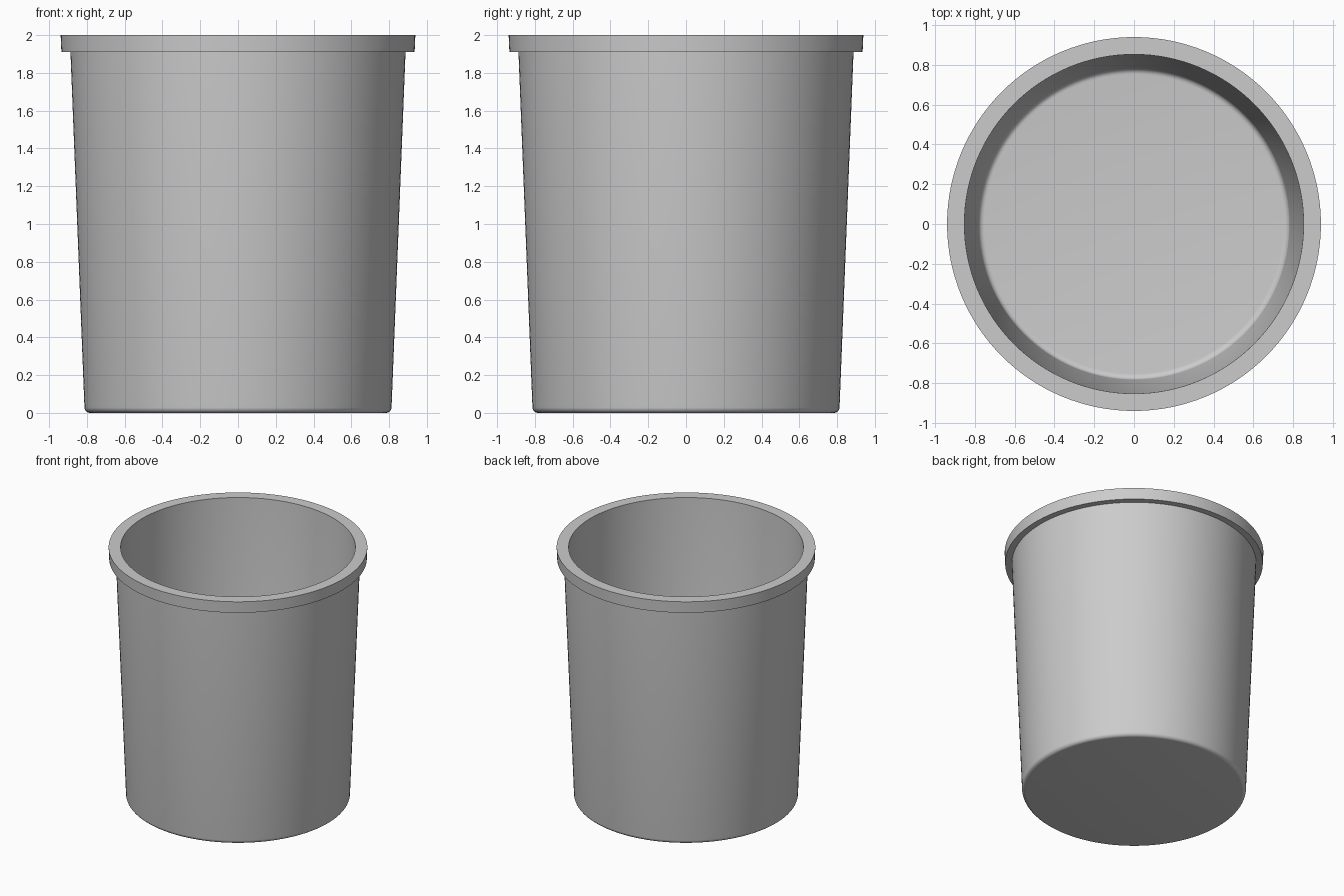
import bpy, bmesh, math

if "Cube" in bpy.data.objects:
    bpy.data.objects.remove(bpy.data.objects["Cube"])

SEGMENTS = 128


def fillet(cx, cz, r, a0, a1, steps=6):
    """Points of a small arc in the (radius, height) plane."""
    pts = []
    for i in range(steps + 1):
        a = math.radians(a0 + (a1 - a0) * i / steps)
        pts.append((cx + r * math.cos(a), cz + r * math.sin(a)))
    return pts


def lathe(name, profile):
    """Spin a profile that starts and ends on the z axis."""
    bm = bmesh.new()
    verts = [bm.verts.new((r, 0, z)) for r, z in profile]
    edges = [bm.edges.new(pair) for pair in zip(verts, verts[1:])]
    bmesh.ops.spin(bm, geom=verts + edges, axis=(0, 0, 1), cent=(0, 0, 0),
                   angle=math.tau, steps=SEGMENTS, use_merge=True)
    bmesh.ops.remove_doubles(bm, verts=bm.verts, dist=1e-5)
    bmesh.ops.recalc_face_normals(bm, faces=bm.faces)
    mesh = bpy.data.meshes.new(name)
    bm.to_mesh(mesh)
    bm.free()
    obj = bpy.data.objects.new(name, mesh)
    bpy.context.collection.objects.link(obj)
    bpy.context.view_layer.objects.active = obj
    obj.select_set(True)
    bpy.ops.object.shade_smooth_by_angle(angle=math.radians(30))
    return obj


# Tapered tub: underside, outer wall, rim, inner wall, floor
profile = [(0, 0)]
profile += fillet(0.783, 0.03, 0.03, -90, -2)
profile += [(0.887, 1.91), (0.935, 1.91), (0.939, 2.0),
            (0.852, 2.0), (0.850, 1.91)]
profile += fillet(0.752, 0.065, 0.03, -2, -90)
profile += [(0, 0.035)]
lathe("tub", profile)
